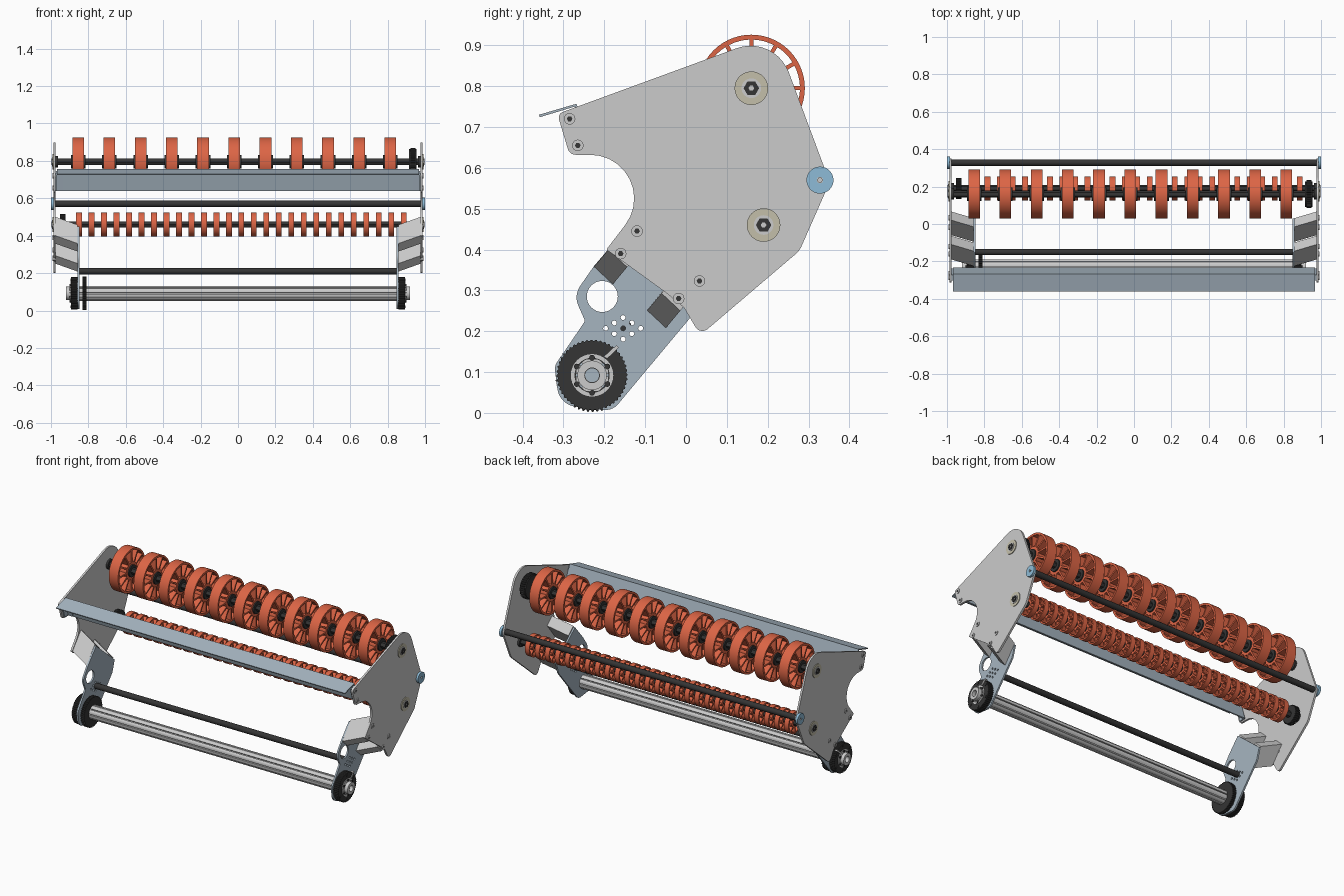
import bpy, bmesh
from math import pi, sin, cos, tan, radians
from mathutils import Vector, Matrix

if "Cube" in bpy.data.objects:
    bpy.data.objects.remove(bpy.data.objects["Cube"])

scene = bpy.context.scene.collection


def material(name, rgb):
    m = bpy.data.materials.new(name)
    m.diffuse_color = (*rgb, 1)
    m.use_nodes = True
    m.node_tree.nodes["Principled BSDF"].inputs["Base Color"].default_value = m.diffuse_color
    return m


ORANGE = material("orange", (0.72, 0.13, 0.06))
DARK = material("dark", (0.035, 0.035, 0.035))
STEEL = material("blue_grey", (0.38, 0.46, 0.53))
BLUE = material("blue", (0.27, 0.50, 0.68))
BEIGE = material("beige", (0.55, 0.52, 0.40))


# ---- profiles in the (y, z) plane
def circ(y, z, r, n=32):
    return [(y + r * cos(2 * pi * i / n), z + r * sin(2 * pi * i / n)) for i in range(n)]


def gear(y, z, r, teeth, depth):
    return [(y + (r - depth * (i % 4 > 1)) * cos(pi * i / teeth / 2),
             z + (r - depth * (i % 4 > 1)) * sin(pi * i / teeth / 2)) for i in range(4 * teeth)]


def sector(y, z, r0, r1, a, half_w, n=4):
    """Window between two spokes: a = half angle pitch, half_w = half spoke width."""
    pts = []
    mid, half = a
    for r, s in ((r0, 1), (r1, -1)):
        h = half - half_w / r
        pts += [(y + r * cos(mid + s * h * (2 * i / n - 1)),
                 z + r * sin(mid + s * h * (2 * i / n - 1))) for i in range(n + 1)]
    return pts


def rounded(corners, n=10):
    out = []
    for i, (y, z, r) in enumerate(corners):
        p = Vector((y, z))
        u = (Vector(corners[i - 1][:2]) - p).normalized()
        v = (Vector(corners[(i + 1) % len(corners)][:2]) - p).normalized()
        ang = u.angle(v)
        t = r / tan(ang / 2)
        c = p + (u + v).normalized() * r / sin(ang / 2)
        a, b = p + u * t - c, p + v * t - c
        sgn = 1 if a.x * b.y - a.y * b.x > 0 else -1
        for k in range(n + 1):
            w = sgn * (pi - ang) * k / n
            out.append((c.x + a.x * cos(w) - a.y * sin(w), c.y + a.x * sin(w) + a.y * cos(w)))
    return out


# ---- solids
def finish(name, bm, x, mat):
    bmesh.ops.recalc_face_normals(bm, faces=bm.faces)
    me = bpy.data.meshes.new(name)
    bm.to_mesh(me)
    bm.free()
    me.shade_smooth()
    me.set_sharp_from_angle(angle=radians(25))
    if mat:
        me.materials.append(mat)
    ob = bpy.data.objects.new(name, me)
    ob.location.x = x
    scene.objects.link(ob)
    return ob


def extrude(name, loops, x, width, mat=None):
    """Extrude a filled (y, z) profile along x; later loops cut holes."""
    cu = bpy.data.curves.new(name, 'CURVE')
    cu.dimensions, cu.fill_mode, cu.extrude = '2D', 'BOTH', width / 2
    for loop in loops:
        sp = cu.splines.new('POLY')
        sp.points.add(len(loop) - 1)
        for pt, (y, z) in zip(sp.points, loop):
            pt.co = (y, z, 0, 1)
        sp.use_cyclic_u = True
    tmp = bpy.data.objects.new(name, cu)
    scene.objects.link(tmp)
    dg = bpy.context.evaluated_depsgraph_get()
    me = bpy.data.meshes.new_from_object(tmp.evaluated_get(dg))
    bpy.data.objects.remove(tmp)
    bpy.data.curves.remove(cu)
    bm = bmesh.new()
    bm.from_mesh(me)
    bpy.data.meshes.remove(me)
    bmesh.ops.remove_doubles(bm, verts=bm.verts, dist=1e-5)
    for v in bm.verts:
        v.co = (v.co.z, v.co.x, v.co.y)
    return finish(name, bm, x, mat)


def repeat(ob, xs):
    for x in xs:
        o = bpy.data.objects.new(ob.name, ob.data)
        o.location.x = x
        scene.objects.link(o)


def pair(name, loops, x, width, mat=None):
    repeat(extrude(name, loops, x, width, mat), [-x])


# outer side plates
bolts = [(-0.285, .72), (-0.265, .655), (-0.12, .445), (-0.16, .39), (.033, .323), (-0.018, .28)]
pair("side_plate", [rounded([
    (-.315, .732, .015), (-.285, .632, .02), (-.017, .632, .107), (-.195, .40, .004),
    (-.05, .295, .002), (-.005, .258, .01), (.035, .19, .02), (.278, .397, .05),
    (.352, .565, .035), (.217, .927, .1)])], .981, .012)
for y, z in bolts:
    pair("plate_bolt", [circ(y, z, .014, 20), circ(y, z, .007, 6)], .982, .018)
    pair("bolt_socket", [circ(y, z, .007, 6)], .982, .013, DARK)

# lower arm plates with lightening holes
holes = [circ(-.205, .285, .038)] + [
    circ(-.154 + .0215 * (i + j), .207 + .0132 * (i - j), .006, 12)
    for i in (-1, 0, 1) for j in (-1, 0, 1)]
pair("arm_plate", [rounded([
    (-.225, .36, .01), (-.275, .288, .05), (-.247, .225, .01), (-.322, .115, .03),
    (-.31, .02, .05), (-.18, .005, .04), (.008, .23, .01), (.03, .30, .005),
    (-.148, .45, .005)])] + holes, .852, .010, STEEL)

# slanted brackets joining arm plates to side plates
for oy, oz in ((-.19, .40), (-.06, .293)):
    for s in (-1, 1):
        bm = bmesh.new()
        for x, dy, dz in ((.857, -.035, -.042), (.975, 0, 0)):
            for a, b in ((0, 0), (.046, -.043), (.126, .057), (.08, .10)):
                bm.verts.new((s * x, oy + dy + a, oz + dz + b))
        bmesh.ops.convex_hull(bm, input=bm.verts)
        finish("slanted_bracket", bm, 0, None)

# front bent cross sheet with end flanges
extrude("front_cross_sheet", [[(-.36, .73), (-.268, .757), (-.232, .64), (-.238, .638),
                               (-.272, .75), (-.358, .724)]], 0, 1.936, STEEL)
pair("sheet_front_tab", [[(-.273, .735), (-.266, .735), (-.237, .64), (-.244, .64)]], .951, .03, STEEL)
pair("sheet_end_flange", [[(-.302, .735), (-.272, .745), (-.238, .642), (-.275, .64)]],
     .9715, .007, STEEL)


# spoked wheel profile
def spoked(y, z, r, rim, hub, bore, spokes, half_w):
    p = pi / spokes
    return [circ(y, z, r, 56), circ(y, z, bore, 24)] + [
        sector(y, z, hub, r - rim, (p * (2 * k + 1), p), half_w) for k in range(spokes)]


# upper roller
U = (.16, .795)
extrude("upper_shaft", [circ(*U, .019, 6)], 0, 1.95, DARK)
xs = [-.855 + .167 * i for i in range(11)]
repeat(extrude("large_wheel", spoked(*U, .131, .012, .052, .036, 12, .005), xs[0], .062, ORANGE), xs[1:])
repeat(extrude("large_wheel_hub", [circ(*U, .036)], xs[0], .078, DARK), xs[1:])
extrude("upper_pulley", [gear(*U, .075, 36, .005)], .935, .028, DARK)
for x in (.918, .952):
    extrude("upper_pulley_flange", [circ(*U, .068)], x, .006, DARK)

# lower roller
L = (.19, .46)
extrude("lower_shaft", [circ(*L, .019, 6)], 0, 1.95, DARK)
xs = [-.85 + .0668 * i for i in range(27)]
repeat(extrude("small_wheel", spoked(*L, .065, .008, .03, .018, 8, .004), xs[0], .03, ORANGE), xs[1:])
extrude("lower_pulley", [gear(*L, .055, 28, .005)], -.938, .03, DARK)

# shaft end washers and bolts on the side plates
for y, z in (U, L):
    pair("bearing_washer", [circ(y, z, .041, 40)], .9885, .005, BEIGE)
    pair("bearing_ring", [circ(y, z, .024)], .991, .006)
    pair("shaft_bolt", [circ(y, z, .019, 6), circ(y, z, .007, 6)], .993, .009, DARK)
    pair("inner_collar", [circ(y, z, .03)], .969, .012, DARK)

# back tie rod with blue end caps
extrude("back_rod", [circ(.328, .57, .017, 24)], 0, 1.95, DARK)
pair("rod_end_cap", [circ(.328, .57, .033, 40), circ(.328, .57, .008, 16)], .9925, .015, BLUE)
pair("rod_end_screw", [circ(.328, .57, .013, 20), circ(.328, .57, .006, 6)], .990, .0175)

# lower tie rod
extrude("lower_rod", [circ(-.15, .21, .017, 24)], 0, 1.70, DARK)

# grooved bottom bar
B = (-.23, .092)
prof = []
for k in range(8):
    for da, r in ((-.32, .042), (-.08, .040), (-.08, .031), (.08, .031), (.08, .040), (.32, .042)):
        a = k * pi / 4 + da
        prof.append((B[0] + r * cos(a), B[1] + r * sin(a)))
extrude("bottom_bar", [prof, circ(*B, .017)], 0, 1.80)

# ground wheels and drive pulley
pair("ground_wheel", [gear(*B, .087, 48, .003), circ(*B, .04)], .876, .034, DARK)
pair("wheel_face_ring", [circ(*B, .052), circ(*B, .043)], .893, .006)
pair("wheel_collar", [circ(*B, .036), circ(*B, .018)], .906, .028)
pair("wheel_clamp_tab", [[(-.200, .138), (-.193, .134), (-.165, .160), (-.170, .166)]], .888, .016)
for k in range(6):
    a = k * pi / 3 + pi / 6
    pair("wheel_bolt", [circ(B[0] + .043 * cos(a), B[1] + .043 * sin(a), .007, 12)], .896, .010, DARK)
    pair("wheel_rim_bolt", [circ(B[0] + .072 * cos(a), B[1] + .072 * sin(a), .007, 12)], .893, .005, DARK)
extrude("drive_pulley", [gear(*B, .090, 48, .005), circ(*B, .04)], -.82, .022, DARK)
